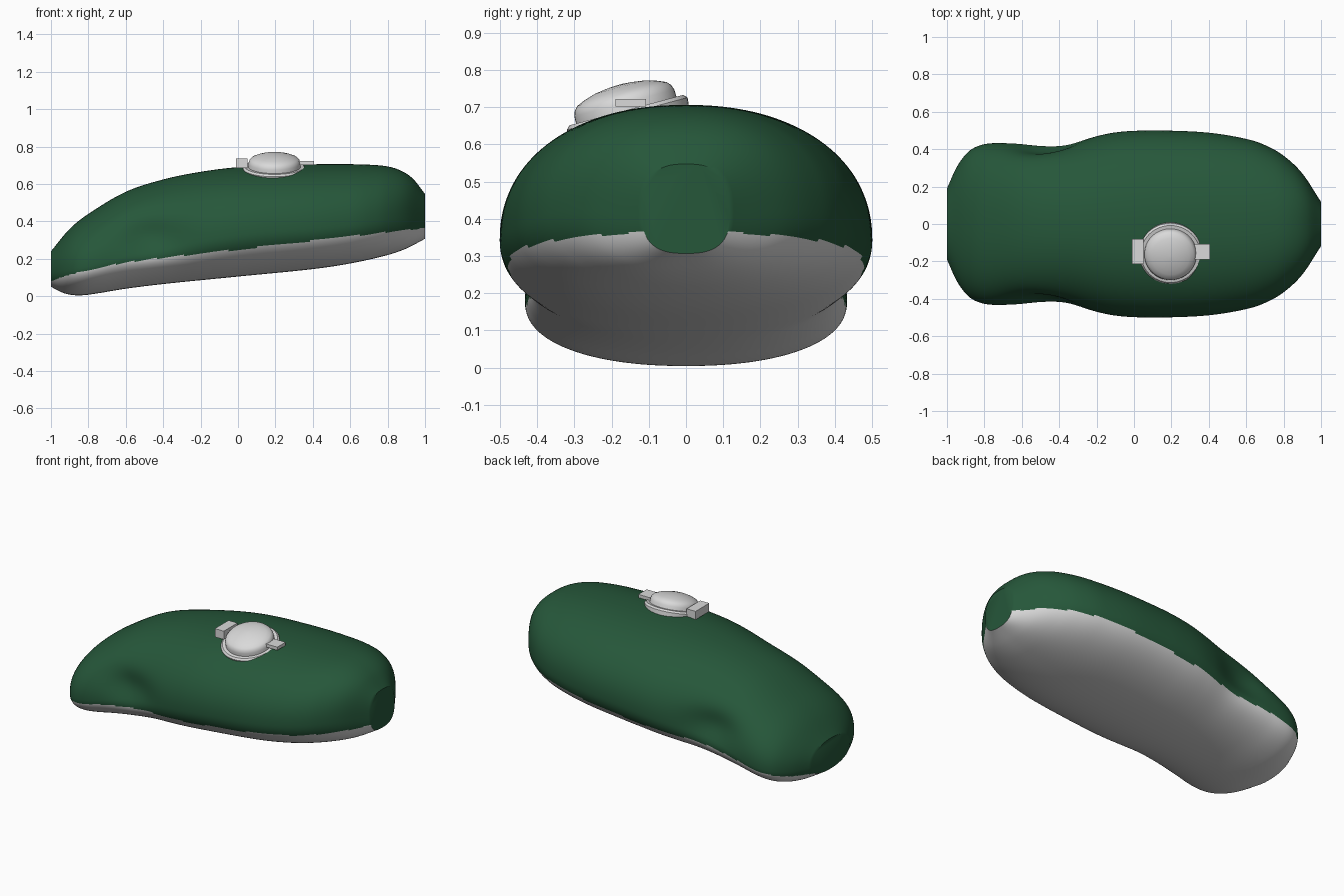
import bpy, bmesh, math
from mathutils import Matrix, Vector

if "Cube" in bpy.data.objects:
    bpy.data.objects.remove(bpy.data.objects["Cube"])


def material(name, rgb):
    m = bpy.data.materials.new(name)
    m.diffuse_color = (*rgb, 1)
    m.use_nodes = True
    m.node_tree.nodes["Principled BSDF"].inputs["Base Color"].default_value = m.diffuse_color
    return m


GREEN = material("dark green paint", (0.019, 0.095, 0.042))
SILVER = material("silver metal", (0.70, 0.70, 0.70))


def curve(points, x):
    """Smooth interpolation through (x, value) points."""
    n = len(points)
    i = 0
    while i < n - 2 and x > points[i + 1][0]:
        i += 1

    def slope(k):
        a, b = points[max(k - 1, 0)], points[min(k + 1, n - 1)]
        return (b[1] - a[1]) / (b[0] - a[0])

    (x0, y0), (x1, y1) = points[i], points[i + 1]
    h = x1 - x0
    t = (x - x0) / h
    return ((2*t**3 - 3*t**2 + 1) * y0 + (t**3 - 2*t**2 + t) * h * slope(i)
            + (3*t**2 - 2*t**3) * y1 + (t**3 - t**2) * h * slope(i + 1))


# Tank outlines along its length
TOP = [(-1, .24), (-.9, .36), (-.8, .44), (-.6, .558), (-.4, .624), (-.2, .665), (0, .69),
       (.2, .70), (.5, .706), (.75, .70), (.85, .68), (.93, .633), (1, .547)]
BOTTOM = [(-1, .05), (-.93, .016), (-.87, .005), (-.8, .008), (-.6, .04), (-.4, .065),
          (0, .105), (.4, .145), (.6, .175), (.8, .22), (.9, .255), (1, .307)]
WIDTH = [(-1, .19), (-.95, .30), (-.9, .372), (-.85, .41), (-.78, .43), (-.65, .434), (-.5, .435),
         (-.35, .443), (-.2, .473), (-.1, .49), (0, .498), (.15, .50), (.4, .488), (.6, .455),
         (.7, .422), (.8, .365), (.9, .27), (1, .118)]
WAIST = [(-1, .42), (-.7, .34), (.1, .39), (.7, .40), (1, .45)]
POWER = [(-1, 2.2), (.8, 2.25), (1, 2.7)]
SPLIT = [(-1, .08), (-.9, .115), (-.6, .18), (0, .25), (.4, .297), (.8, .343), (1, .365)]


def finish(bm, name, mats, angle=35):
    bmesh.ops.recalc_face_normals(bm, faces=bm.faces)
    me = bpy.data.meshes.new(name)
    bm.to_mesh(me)
    bm.free()
    ob = bpy.data.objects.new(name, me)
    bpy.context.collection.objects.link(ob)
    for m in mats:
        me.materials.append(m)
    if angle:
        bpy.ops.object.select_all(action='DESELECT')
        ob.select_set(True)
        bpy.context.view_layer.objects.active = ob
        bpy.ops.object.shade_smooth_by_angle(angle=math.radians(angle))
    return ob


def spow(v, p):
    return math.copysign(abs(v) ** p, v)


# Tank shell: lofted rounded sections with a knee dent on each side
ROWS, SIDES = 150, 144
bm = bmesh.new()
rings = []
for r in range(ROWS + 1):
    s = 2 * r / ROWS - 1
    x = 0.5 * s + 0.5 * math.sin(s * math.pi / 2)
    top, bot, w = curve(TOP, x), curve(BOTTOM, x), curve(WIDTH, x)
    zc = bot + (top - bot) * curve(WAIST, x)
    p = 2 / curve(POWER, x)
    ring = []
    for k in range(SIDES):
        a = 2 * math.pi * k / SIDES
        y = w * spow(math.cos(a), p)
        z = zc + spow(math.sin(a), p) * (top - zc if math.sin(a) > 0 else zc - bot)
        dent = 0.05 * math.exp(-((x + .47) / .17) ** 2 - ((z - .32) / .10) ** 2)
        y -= dent * max(-1, min(1, y / .25))
        ring.append(bm.verts.new((x, y, z)))
    rings.append(ring)
for a, b in zip(rings, rings[1:]):
    for k in range(SIDES):
        j = (k + 1) % SIDES
        f = bm.faces.new((a[k], a[j], b[j], b[k]))
        c = f.calc_center_median()
        f.material_index = 1 if c.z < curve(SPLIT, c.x) else 0
for ring in (rings[0], rings[-1]):
    bm.faces.new(ring)
finish(bm, "fuel_tank", [GREEN, SILVER])

# Filler neck and lid: turned profiles tilted with the tank surface
TILT = Matrix.Translation((.195, -.16, .69)) @ Matrix.Rotation(math.radians(15), 4, 'X')


def turned(name, profile, sides=48):
    bm = bmesh.new()
    rows = [[bm.verts.new((r * math.cos(2 * math.pi * k / sides),
                           r * math.sin(2 * math.pi * k / sides), z)) for k in range(sides)]
            for r, z in profile]
    for a, b in zip(rows, rows[1:]):
        for k in range(sides):
            j = (k + 1) % sides
            bm.faces.new((a[k], a[j], b[j], b[k]))
    bm.faces.new(rows[0])
    bm.faces.new(rows[-1])
    bm.transform(TILT)
    return finish(bm, name, [SILVER])


turned("filler_ring", [(.165, -.035), (.168, -.008), (.158, .002), (.12, .002)])
turned("filler_lid", [(.14, -.005), (.139, .022), (.134, .036), (.124, .047), (.10, .057),
                      (.07, .066), (.035, .071), (.008, .073)])


# Hinge and latch blocks beside the lid
def block(name, low, high):
    low, high = Vector(low), Vector(high)
    bm = bmesh.new()
    bmesh.ops.create_cube(bm, size=1)
    bm.transform(Matrix.Translation((low + high) / 2) @ Matrix.Diagonal((*(high - low), 1)))
    finish(bm, name, [SILVER], angle=0)


block("lid_hinge", (-.01, -.215, .685), (.052, -.08, .737))
block("lid_latch", (.31, -.19, .702), (.405, -.108, .722))
